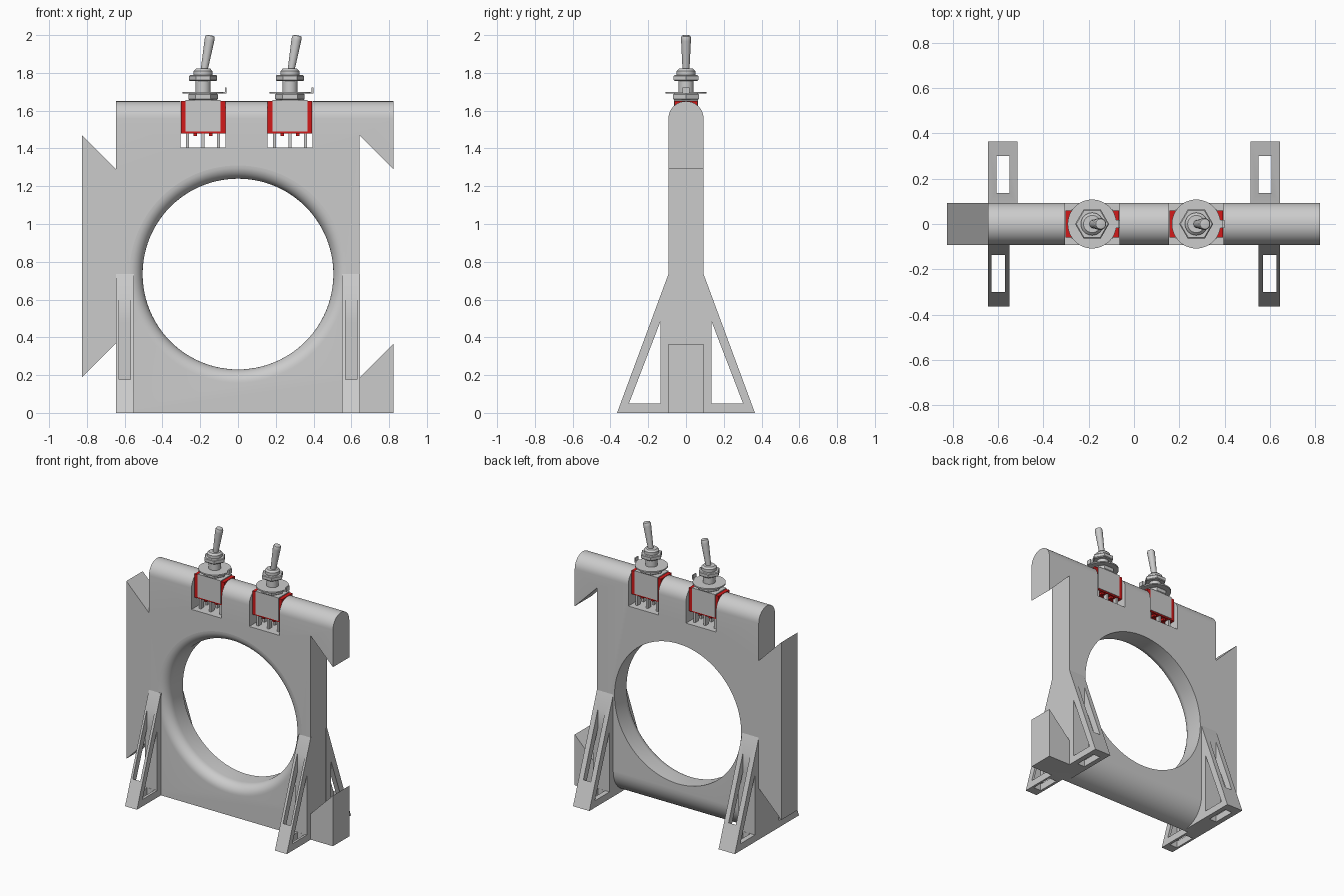
import bpy, bmesh, math
from mathutils import Matrix, Vector

if "Cube" in bpy.data.objects:
    bpy.data.objects.remove(bpy.data.objects["Cube"])

T = 0.093                      # half thickness of the panel
HOLE_Z, HOLE_R, FIL = 0.735, 0.505, 0.07

red = bpy.data.materials.new("red_plastic")
red.diffuse_color = (0.65, 0.01, 0.01, 1)
red.use_nodes = True
red.node_tree.nodes["Principled BSDF"].inputs["Base Color"].default_value = red.diffuse_color


def finish(name, bm, mat=None):
    bmesh.ops.recalc_face_normals(bm, faces=bm.faces)
    me = bpy.data.meshes.new(name)
    bm.to_mesh(me)
    bm.free()
    ob = bpy.data.objects.new(name, me)
    bpy.context.collection.objects.link(ob)
    if mat:
        me.materials.append(mat)
    return ob


def prism_bm(pts, axis, lo, hi):
    """Extrude a 2D profile along y (points x,z) or along x (points y,z)."""
    bm = bmesh.new()
    place = (lambda a, b, d: (a, d, b)) if axis == 'y' else (lambda a, b, d: (d, a, b))
    f = bm.faces.new([bm.verts.new(place(a, b, lo)) for a, b in pts])
    ext = bmesh.ops.extrude_face_region(bm, geom=[f])
    vs = [v for v in ext['geom'] if isinstance(v, bmesh.types.BMVert)]
    bmesh.ops.translate(bm, verts=vs, vec=place(0, 0, hi - lo))
    return bm


def prism(name, pts, axis, lo, hi):
    return finish(name, prism_bm(pts, axis, lo, hi))


def box(name, x0, x1, y0, y1, z0, z1, mat=None):
    bm = prism_bm([(x0, z0), (x1, z0), (x1, z1), (x0, z1)], 'y', y0, y1)
    return finish(name, bm, mat)


def lathe(name, prof, n=32, mtx=Matrix()):
    """Closed solid of revolution about z; prof is (radius, height)."""
    bm = bmesh.new()
    rings = [[bm.verts.new((r * math.cos(2 * math.pi * i / n), r * math.sin(2 * math.pi * i / n), h))
              for i in range(n)] for r, h in prof]
    for a, b in zip(rings, rings[1:]):
        for i in range(n):
            j = (i + 1) % n
            bm.faces.new((a[i], a[j], b[j], b[i]))
    bm.faces.new(rings[0])
    bm.faces.new(rings[-1])
    bm.transform(mtx)
    return finish(name, bm)


def cut(ob, cutter):
    m = ob.modifiers.new("cut", 'BOOLEAN')
    m.operation, m.solver, m.object = 'DIFFERENCE', 'EXACT', cutter
    cutter.hide_render = True
    bpy.context.view_layer.objects.active = ob
    bpy.ops.object.modifier_apply(modifier=m.name)
    bpy.data.objects.remove(cutter)


# Panel with interlocking dovetail wings and a rounded top
outline = [(-.645, 1.65), (-.645, 1.29), (-.825, 1.47), (-.825, .19), (-.645, .37), (-.645, 0),
           (.822, 0), (.822, .365), (.643, .185), (.643, 1.47), (.822, 1.29), (.822, 1.65)]
bm = prism_bm(outline, 'y', -T, T)
top = [e for e in bm.edges if all(v.co.z > 1.64 for v in e.verts)
       and abs(e.verts[0].co.x - e.verts[1].co.x) > 1]
bmesh.ops.bevel(bm, geom=top, offset=T - .001, segments=10, profile=.5, affect='EDGES')
panel = finish("panel", bm)

# Round opening with a filleted front rim
prof = [(HOLE_R, -.3), (HOLE_R, T - FIL)]
prof += [(HOLE_R + FIL * (1 - math.cos(a)), T - FIL + FIL * math.sin(a))
         for a in [math.pi / 2 * i / 8 for i in range(1, 9)]]
prof.append((HOLE_R + FIL, .3))
cut(panel, lathe("hole_cutter", prof, 96,
                 Matrix.Translation((0, 0, HOLE_Z)) @ Matrix.Rotation(math.pi / 2, 4, 'X')))

# Rounded rear bottom edge between the back legs
R = .18
arc = [(T - R + R * math.sin(a), R - R * math.cos(a)) for a in [math.pi / 2 * i / 12 for i in range(13)]]
cut(panel, prism("round_cutter", arc + [(.2, R), (.2, -.1), (T - R, -.1)], 'x', -.515, .515))

# Pockets for the switches
SWITCHES = {"left": -.185, "right": .275}
for cx in SWITCHES.values():
    cut(panel, box("pocket_cutter", cx - .12, cx + .12, -.2, .2, 1.405, 1.8))

# Slotted triangular support legs
for side, s in (("front", -1), ("back", 1)):
    width = .095 if s < 0 else .13
    slot = (.016, .076) if s < 0 else (.037, .095)
    for hand, h in (("left", -1), ("right", 1)):
        xs = sorted((h * .645, h * (.645 - width)))
        leg = prism(f"{side}_{hand}_leg",
                    [(s * .08, 0), (s * .365, 0), (s * T, .735), (s * .08, .735)], 'x', *xs)
        cut(leg, prism("window_cutter", [(s * .135, .05), (s * .302, .05), (s * .135, .485)], 'x', -1, 1))
        sx = sorted((h * (.645 - slot[0]), h * (.645 - slot[1])))
        sy = sorted((s * .136, s * .3))
        cut(leg, box("slot_cutter", *sx, *sy, -.1, 1))


# Toggle switches
def toggle(tag, cx):
    at = Matrix.Translation((cx, 0, 0))
    n = lambda part: f"{tag}_switch_{part}"
    box(n("body"), cx - .118, cx + .118, -.06, .06, 1.48, 1.65, red)
    box(n("bracket"), cx - .092, cx + .092, -.064, .064, 1.49, 1.656)
    for i in (-1, 0, 1):
        for k in (-1, 1):
            x, y = cx + i * .082, k * .035
            box(n("terminal"), x - .008, x + .008, y - .018, y + .018, 1.405, 1.49)
    for i in (-.5, .5):
        for k in (-1, 1):
            x, y = cx + i * .082, k * .035
            box(n("foot_bump"), x - .01, x + .01, y - .015, y + .015, 1.465, 1.49, red)
    # threaded bushing with rounded collar
    lathe(n("bushing"), [(.04, 1.65), (.04, 1.79), (.05, 1.79), (.05, 1.81), (.038, 1.822), (.028, 1.822)], 32, at)
    # hex nuts
    for z0, z1, r in ((1.656, 1.69, .078), (1.757, 1.788, .075)):
        lathe(n("nut"), [(r * .93, z0), (r, z0 + .005), (r, z1 - .005), (r * .93, z1)], 6, at)
    # washer with bent tab
    lathe(n("washer"), [(.108, 1.69), (.108, 1.7)], 48, at)
    prism(n("washer_tab"), [(cx + .1, 1.69), (cx + .124, 1.69), (cx + .124, 1.723),
                            (cx + .115, 1.723), (cx + .115, 1.7), (cx + .1, 1.7)], 'y', -.018, .018)
    # tilted lever
    tilt = Matrix.Translation((cx - .002, 0, 1.77)) @ Matrix.Rotation(math.radians(10), 4, 'Y')
    lathe(n("lever"), [(.018, 0), (.019, .06), (.026, .205), (.026, .22), (.022, .23), (.013, .232)], 24, tilt)


for tag, cx in SWITCHES.items():
    toggle(tag, cx)

# Smooth the curved surfaces, keep edges sharp
bpy.ops.object.select_all(action='SELECT')
bpy.context.view_layer.objects.active = panel
bpy.ops.object.shade_smooth_by_angle(angle=math.radians(25))
